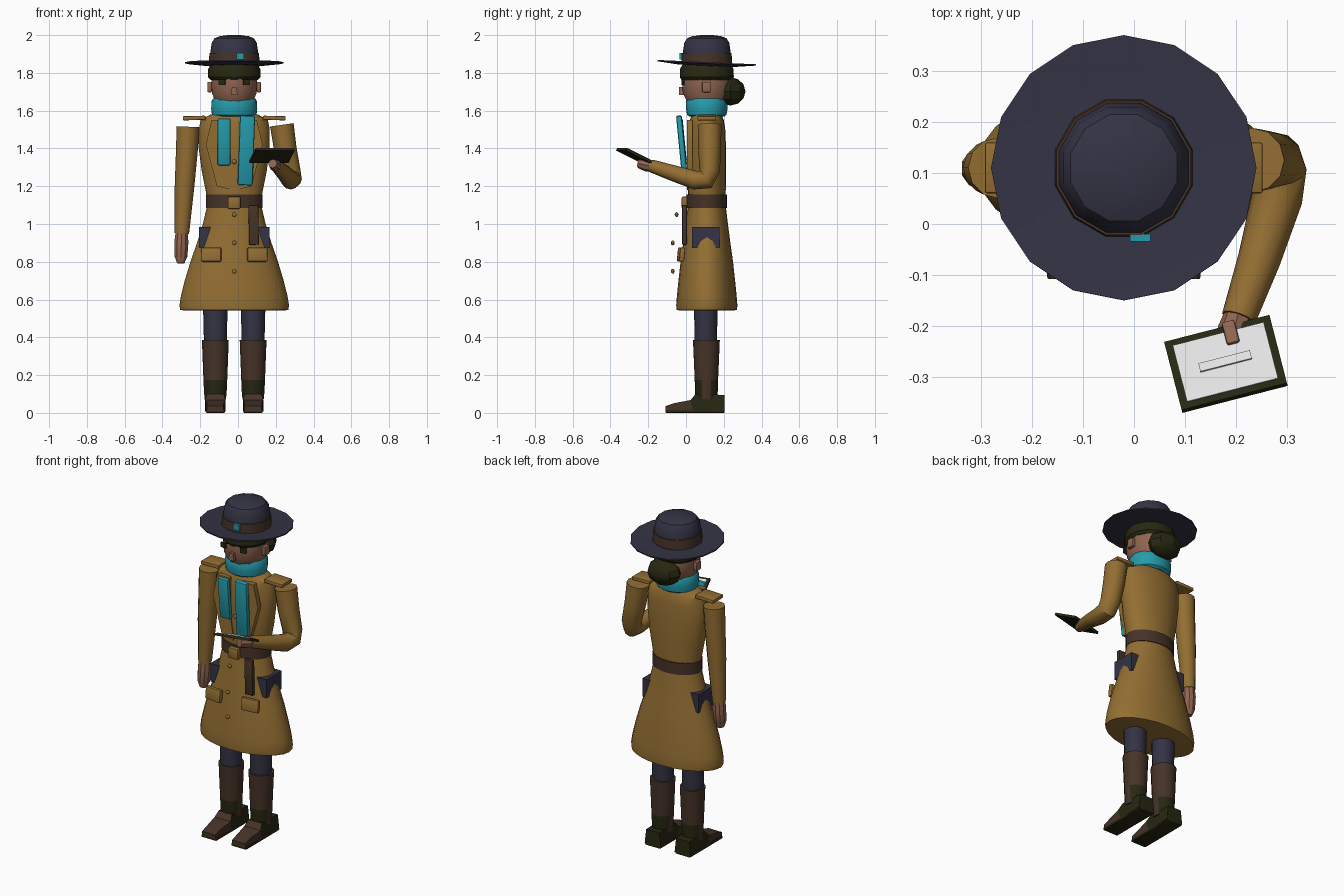
import bpy, bmesh
from math import sin, cos, pi, radians
from mathutils import Vector, Matrix, Euler

cube = bpy.data.objects.get("Cube")
if cube:
    bpy.data.objects.remove(cube, do_unlink=True)

CX, CY = -0.02, 0.11          # body axis
made = []


def material(name, rgb):
    m = bpy.data.materials.new(name)
    m.use_nodes = True
    m.diffuse_color = (*rgb, 1)
    m.node_tree.nodes["Principled BSDF"].inputs["Base Color"].default_value = (*rgb, 1)
    return m


tan = material("coat tan", (0.29, 0.155, 0.032))
navy = material("navy felt", (0.034, 0.033, 0.058))
brown = material("leather brown", (0.06, 0.033, 0.021))
olive = material("dark olive", (0.02, 0.02, 0.006))
teal = material("scarf teal", (0.018, 0.33, 0.41))
skin = material("skin", (0.28, 0.13, 0.08))
paper = material("screen white", (0.75, 0.75, 0.75))


def finish(name, bm, *mats):
    bmesh.ops.recalc_face_normals(bm, faces=bm.faces)
    me = bpy.data.meshes.new(name)
    bm.to_mesh(me)
    bm.free()
    for m in mats:
        me.materials.append(m)
    ob = bpy.data.objects.new(name, me)
    bpy.context.collection.objects.link(ob)
    made.append(ob)
    return ob


def skin_rings(name, rings, mat):
    """Bridge equal rings of points and cap both ends."""
    bm = bmesh.new()
    loops = [[bm.verts.new(p) for p in ring] for ring in rings]
    n = len(loops[0])
    for a, b in zip(loops, loops[1:]):
        for i in range(n):
            j = (i + 1) % n
            bm.faces.new((a[i], a[j], b[j], b[i]))
    bm.faces.new(loops[0])
    bm.faces.new(loops[-1])
    return finish(name, bm, mat)


def loft(name, profile, mat, sides=16, x=CX, y=CY, phase=0):
    """Upright stack of ellipses, each (height, half width, half depth)."""
    angles = [2 * pi * (i + phase) / sides for i in range(sides)]
    return skin_rings(name, [[(x + rx * cos(t), y + ry * sin(t), z) for t in angles]
                             for z, rx, ry in profile], mat)


def tube(name, path, mat, sides=12):
    """Round limb through (point, radius) pairs."""
    pts = [Vector(p) for p, r in path]
    rings = []
    for i, (p, r) in enumerate(path):
        d = (pts[min(i + 1, len(pts) - 1)] - pts[max(i - 1, 0)]).normalized()
        u = d.cross(Vector((1, 0, 0))).normalized()
        v = d.cross(u)
        rings.append([pts[i] + r * (u * cos(2 * pi * k / sides) + v * sin(2 * pi * k / sides))
                      for k in range(sides)])
    return skin_rings(name, rings, mat)


def box(name, center, size, mat, rot=(0, 0, 0), bevel=0.0):
    bm = bmesh.new()
    bmesh.ops.create_cube(bm, size=1, matrix=Matrix.Diagonal((*size, 1)))
    if bevel:
        bmesh.ops.bevel(bm, geom=bm.edges[:], offset=bevel, segments=2, affect='EDGES', profile=0.5)
    turn = Euler([radians(a) for a in rot]).to_matrix().to_4x4()
    bm.transform(Matrix.Translation(center) @ turn)
    return finish(name, bm, mat)


def ball(name, center, radii, mat, u=12, v=8):
    bm = bmesh.new()
    bmesh.ops.create_uvsphere(bm, u_segments=u, v_segments=v, radius=1,
                              matrix=Matrix.Translation(center) @ Matrix.Diagonal((*radii, 1)))
    return finish(name, bm, mat)


def plate(name, outline, start, depth, mat, axis):
    """Extruded flat outline: axis 'y' takes (x, z) points, axis 'x' takes (y, z)."""
    def place(a, b, c):
        return (a, c, b) if axis == 'y' else (c, a, b)
    return skin_rings(name, [[place(a, b, c) for a, b in outline]
                             for c in (start, start + depth)], mat)


# Hat: upturned tilted brim, domed crown, band and badge
brim = loft("hat_brim", [(1.838, .05, .05), (1.838, .15, .15), (1.85, .26, .26),
                         (1.857, .26, .26), (1.848, .14, .14), (1.85, .05, .05)], navy)
pivot = Matrix.Translation((CX, CY, 1.85))
brim.data.transform(pivot @ Matrix.Rotation(radians(-2.5), 4, 'X') @ pivot.inverted())
loft("hat_crown", [(1.845, .134, .134), (1.91, .131, .131), (1.96, .123, .123), (1.983, .108, .108),
                   (1.994, .08, .08), (2.0, .035, .035)], navy, 12, phase=.5)
loft("hat_band", [(1.85, .139, .139), (1.905, .136, .136)], brown, 12, phase=.5)
box("hat_badge", (0.012, -0.027, 1.888), (.04, .014, .034), teal)

# Head, hair and face
loft("head", [(1.58, .07, .07), (1.65, .105, .11), (1.69, .121, .13), (1.75, .126, .136),
              (1.84, .12, .13)], skin, 12, phase=.5)
loft("hair_cap", [(1.762, .125, .133), (1.778, .139, .143), (1.82, .138, .142), (1.85, .12, .125)],
     olive, 16)
ball("hair_bun", (CX, 0.235, 1.702), (.105, .08, .075), olive, 8, 6)
for s, side in ((-1, "right"), (1, "left")):
    box(side + "_eye", (CX + s * .066, -0.016, 1.75), (.036, .009, .028), olive, (0, 0, s * 12))
    box(side + "_ear", (CX + s * .13, 0.108, 1.725), (.024, .045, .055), skin, bevel=.006)
plate("nose", [(CX - .012, 1.725), (CX + .012, 1.725), (CX + .018, 1.682), (CX - .018, 1.682)],
      -0.038, .03, skin, 'y')

# Scarf wrap and hanging tails
loft("scarf_wrap", [(1.568, .1, .09), (1.578, .118, .104), (1.61, .122, .11), (1.65, .12, .11),
                    (1.664, .112, .102), (1.664, .09, .085)], teal, 20)
box("scarf_tail_right", (-0.074, -0.02, 1.435), (.07, .028, .25), teal, (5.5, 0, 0), .01)
box("scarf_tail_left", (0.044, -0.02, 1.39), (.08, .03, .37), teal, (5.5, 2, 0), .01)

# Coat body, flared skirt, belt
loft("coat_torso", [(1.08, .143, .1), (1.16, .148, .1), (1.28, .172, .103), (1.4, .188, .102),
                    (1.5, .188, .098), (1.55, .178, .09), (1.58, .125, .078)], tan, 24)
loft("coat_skirt", [(.543, .27, .148), (.545, .286, .16), (.57, .29, .162), (.62, .282, .158),
                    (.7, .262, .15), (.8, .232, .139), (.9, .197, .125), (1.0, .166, .112),
                    (1.1, .143, .1)], tan, 24)
loft("belt", [(1.085, .15, .107), (1.155, .15, .107)], brown, 24)
box("belt_buckle", (CX, -0.008, 1.113), (.068, .03, .065), tan, bevel=.008)
box("belt_strap", (0.083, -0.008, 0.995), (.052, .024, .21), brown, (0, -1, 0), .004)
for i, (z, y) in enumerate(((1.33, .004), (1.05, -.05), (.9, -.07), (.75, -.07))):
    ball("coat_button_%d" % (i + 1), (CX, y, z), (.013, .01, .013), tan, 10, 6)

# Mirrored coat details: lapels, pocket flaps, shoulder straps
lapel = [(.12, 1.55), (.15, 1.42), (.092, 1.2), (.012, 1.18), (.03, 1.3), (.04, 1.55)]
for s, side in ((-1, "right"), (1, "left")):
    plate(side + "_lapel", [(CX + s * a, z) for a, z in lapel], 0.004, .03, tan, 'y')
    box(side + "_pocket_flap", (CX + s * .122, -0.026, 0.838), (.108, .028, .075), tan,
        (-6, 0, s * 7), .008)
    box(side + "_shoulder_strap", (CX + s * .212, CY, 1.561), (.12, .1, .022), tan, (0, s * 1.5, 0), .005)

# Hips just breaking through the coat sides
box("trouser_hips", (CX, 0.105, 0.93), (.375, .145, .11), navy)

# Straight right arm
tube("right_sleeve", [((-0.265, CY, 1.515), .06), ((-0.27, CY, 1.4), .058), ((-0.283, CY, 1.2), .052),
                      ((-0.297, CY, .95), .038)], tan)
tube("right_hand", [((-0.297, CY, .965), .034), ((-0.3, CY, .9), .039), ((-0.302, CY - .005, .83), .036),
                    ((-0.304, CY - .008, .792), .02)], skin, 10)

# Bent left arm holding the tablet
tube("left_sleeve", [((0.232, 0.125, 1.525), .063), ((0.25, 0.125, 1.4), .06), ((0.276, 0.125, 1.28), .055),
                     ((0.284, 0.105, 1.236), .054), ((0.28, 0.05, 1.232), .05), ((0.245, -0.07, 1.27), .042),
                     ((0.205, -0.185, 1.308), .034)], tan)
tube("left_hand", [((0.207, -0.17, 1.305), .027), ((0.197, -0.21, 1.312), .034),
                   ((0.183, -0.25, 1.32), .024)], skin, 8)
box("left_thumb", (0.19, -0.215, 1.342), (.026, .05, .022), skin, (-26, 0, 14.4), .005)

tilt = (-26, 0, 14.4)
up = Euler([radians(a) for a in tilt]).to_matrix() @ Vector((0, 0, 1))
mid = Vector((0.18, -0.274, 1.362))
box("tablet_case", mid, (.213, .153, .014), olive, tilt)
box("tablet_screen", mid + up * .008, (.184, .126, .004), paper, tilt)
box("tablet_bar", mid + up * .012, (.104, .018, .005), paper, tilt)

# Legs, boots and shoes
shoe = [(-.108, .008), (.203, .008), (.203, .095), (.05, .1), (.025, .068), (-.06, .052), (-.108, .036)]
for s, side in ((-1, "right"), (1, "left")):
    x = CX + s * .1
    loft(side + "_trouser_leg", [(.36, .06, .058), (.6, .066, .064), (.94, .07, .066)], navy, 16, x, .105)
    boot = loft(side + "_boot", [(.07, .056, .056), (.11, .06, .06), (.175, .063, .062), (.385, .071, .071)],
                brown, 16, x, .108)
    boot.data.materials.append(olive)
    for f in boot.data.polygons:
        if f.center.z < .17 and abs(f.normal.x) < .85:
            f.material_index = 1
    foot = plate(side + "_shoe", shoe, x - .054, .108, brown, 'x')
    foot.data.materials.append(olive)
    bm = bmesh.new()
    bm.from_mesh(foot.data)
    # Narrow the toe, then split off the dark heel
    for v in bm.verts:
        if v.co.y < -.05 or v.co.z > .09:
            v.co.x = x + (v.co.x - x) * .82
    bmesh.ops.bisect_plane(bm, geom=bm.verts[:] + bm.edges[:] + bm.faces[:],
                           plane_co=(0, .03, .04), plane_no=(0, 1, .3))
    for f in bm.faces:
        f.material_index = int(f.calc_center_median().y > .04)
    bm.to_mesh(foot.data)
    bm.free()
    box(side + "_sole", (x, .048, .008), (.1, .312, .016), olive, bevel=.004)

# Smooth the round parts while keeping hard edges
bpy.ops.object.select_all(action='DESELECT')
for ob in made:
    ob.select_set(True)
bpy.context.view_layer.objects.active = made[0]
bpy.ops.object.shade_smooth_by_angle(angle=radians(32))
